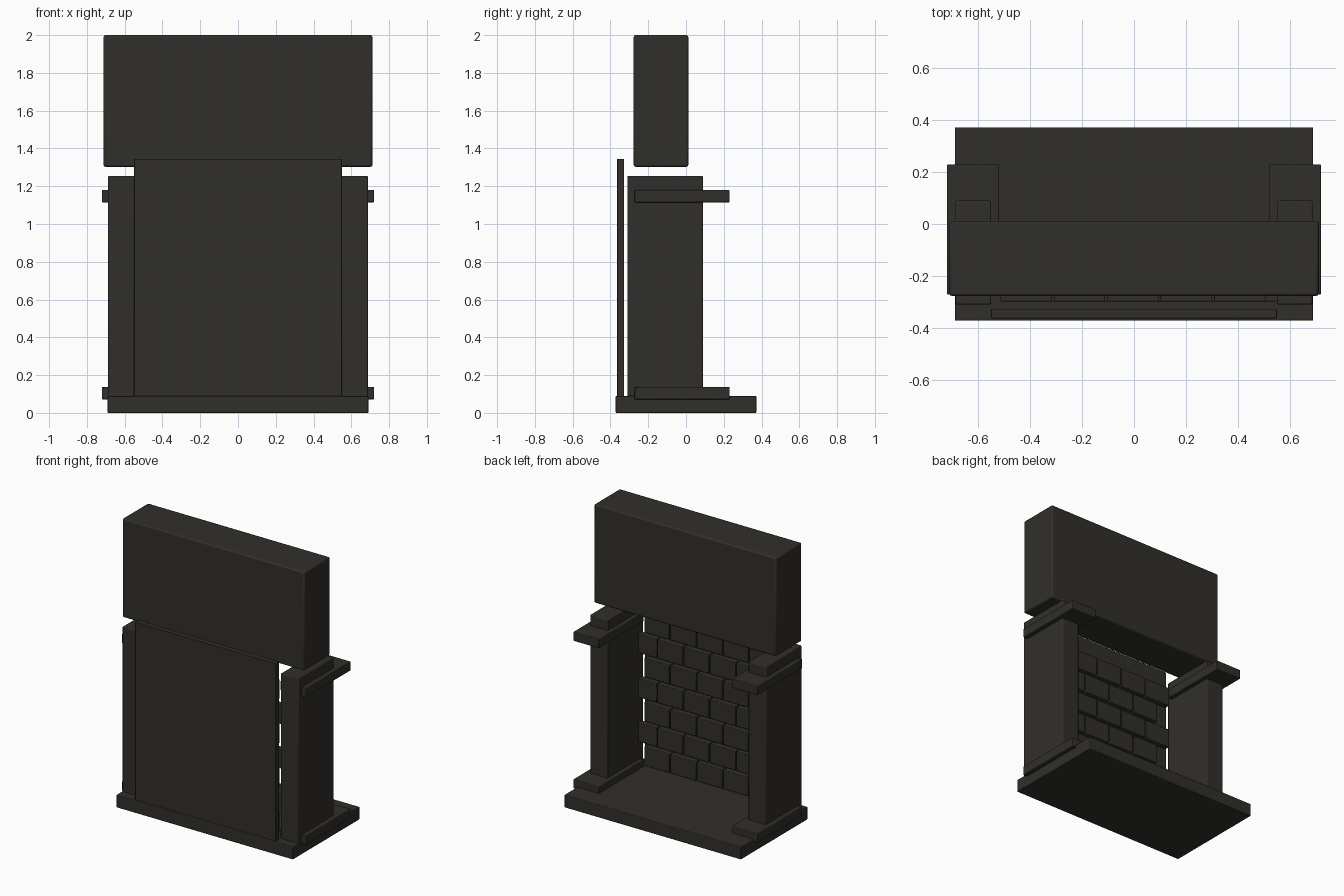
import bpy

if "Cube" in bpy.data.objects:
    bpy.data.objects.remove(bpy.data.objects["Cube"])

stone = bpy.data.materials.new("dark_stone")
stone.diffuse_color = (0.03, 0.028, 0.024, 1)
stone.use_nodes = True
stone.node_tree.nodes["Principled BSDF"].inputs["Base Color"].default_value = stone.diffuse_color


def box(name, x, y, z, bevel=0.006):
    """Bevelled box from (min, max) ranges on each axis."""
    ranges = (x, y, z)
    bpy.ops.mesh.primitive_cube_add(size=1, location=[(a + b) / 2 for a, b in ranges])
    ob = bpy.context.object
    ob.name = name
    ob.scale = [b - a for a, b in ranges]
    bpy.ops.object.transform_apply(location=False, rotation=False, scale=True)
    ob.data.materials.append(stone)
    mod = ob.modifiers.new("bevel", 'BEVEL')
    mod.width = bevel
    mod.segments = 2
    bpy.ops.object.shade_smooth_by_angle()
    return ob


# hearth slab, back plate and chimney breast
box("hearth_slab", (-0.69, 0.69), (-0.372, 0.372), (0, 0.09), 0.004)
box("back_plate", (-0.55, 0.55), (-0.364, -0.327), (0.085, 1.345), 0.002)
box("chimney_breast", (-0.712, 0.712), (-0.277, 0.012), (1.303, 2.0), 0.01)

# side pillars with foot and cap mouldings
for side, s in (("left", -1), ("right", 1)):
    def span(a, b):
        return tuple(sorted((s * a, s * b)))
    box(side + "_pillar", span(0.55, 0.688), (-0.31, 0.09), (0.08, 1.255))
    box(side + "_foot", span(0.52, 0.72), (-0.272, 0.23), (0.072, 0.138), 0.004)
    box(side + "_cap", span(0.52, 0.72), (-0.272, 0.23), (1.115, 1.18), 0.004)

# brick courses, every second one shifted by half a brick
PITCH, COURSE = 0.206, 0.157
for row in range(7):
    for col in range(5):
        x = -0.515 + col * PITCH + (row % 2) * PITCH / 2
        z = 0.105 + row * COURSE
        box(f"brick_{row}_{col}", (x, x + PITCH - 0.008), (-0.298, -0.255),
            (z, z + COURSE - 0.022), 0.004)
